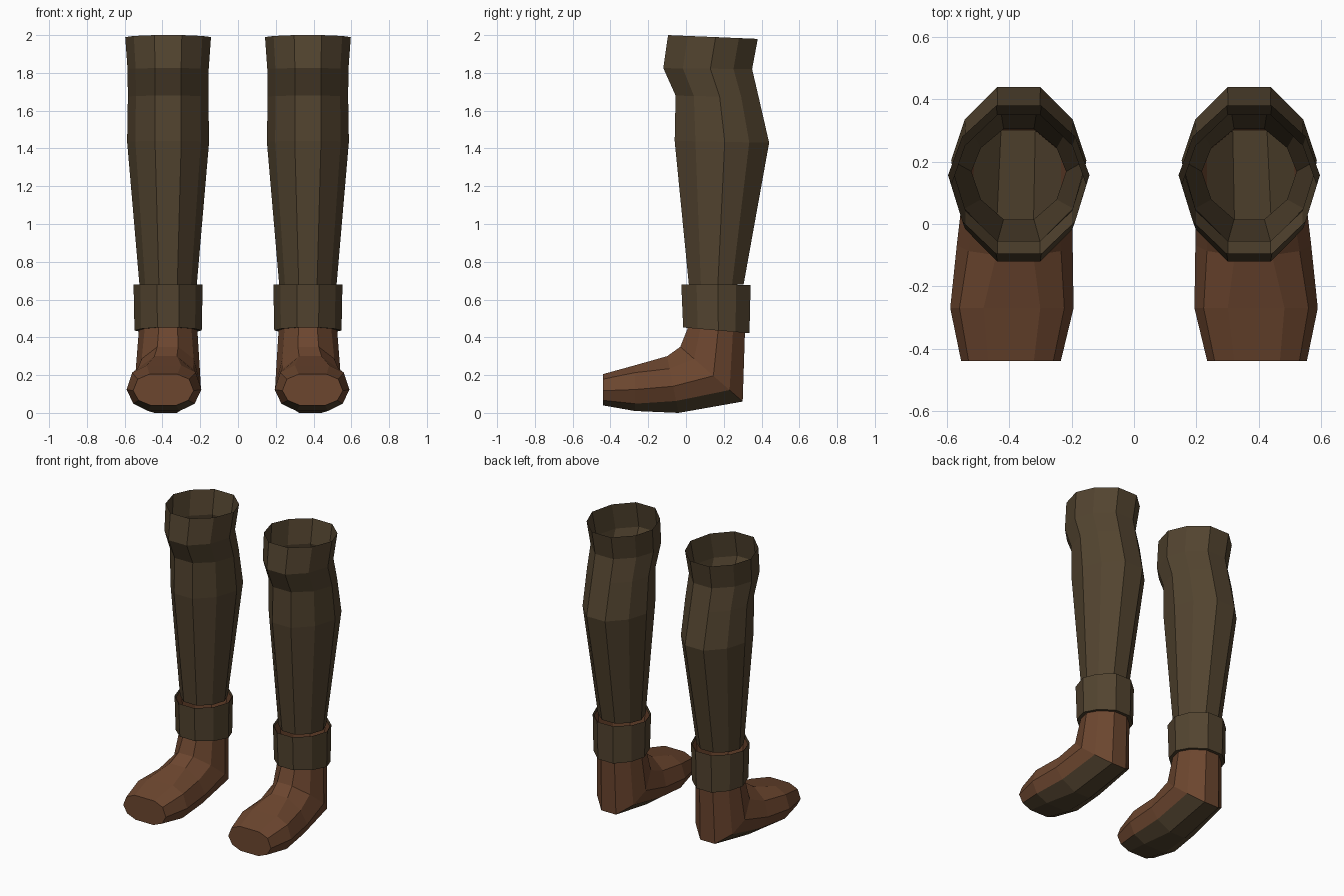
import bpy
import bmesh

if "Cube" in bpy.data.objects:
    bpy.data.objects.remove(bpy.data.objects["Cube"], do_unlink=True)


def make_material(name, rgb):
    mat = bpy.data.materials.new(name)
    mat.use_nodes = True
    mat.diffuse_color = (*rgb, 1)
    mat.node_tree.nodes["Principled BSDF"].inputs["Base Color"].default_value = (*rgb, 1)
    return mat


olive = make_material("dark olive cloth", (0.086, 0.058, 0.029))
brown = make_material("brown leather", (0.15, 0.061, 0.028))

# Half outline of a ten-sided ring: (share of half width, share of front-to-back)
ROUND = [(0.32, 0), (0.8, 0.22), (1, 0.53), (0.8, 0.79), (0.32, 1)]
BOXY = [(0.46, 0), (0.85, 0.16), (1, 0.53), (0.82, 0.84), (0.42, 1)]


def ring_points(front, back, half, cx=0.37, outline=ROUND):
    """Ten points, counterclockwise from the front, between two (y, z) ends."""
    right = [(1, w, t) for w, t in outline]
    left = [(-1, w, t) for w, t in reversed(outline)]
    return [(cx + s * w * half,
             front[0] + (back[0] - front[0]) * t,
             front[1] + (back[1] - front[1]) * t) for s, w, t in right + left]


def tube(name, rings, materials, cap_start=False, strip_rule=None):
    """Skin rings listed from bottom to top, then mirror to the other leg."""
    bm = bmesh.new()
    loops = [[bm.verts.new(p) for p in ring_points(*r)] for r in rings]
    for level, (lo, hi) in enumerate(zip(loops, loops[1:])):
        n = len(lo)
        for i in range(n):
            j = (i + 1) % n
            face = bm.faces.new((lo[i], lo[j], hi[j], hi[i]))
            if strip_rule:
                face.material_index = strip_rule(level, i)
    if cap_start:
        bm.faces.new(loops[0][::-1])
    mesh = bpy.data.meshes.new(name)
    bm.to_mesh(mesh)
    bm.free()
    for mat in materials:
        mesh.materials.append(mat)
    obj = bpy.data.objects.new(name, mesh)
    bpy.context.collection.objects.link(obj)
    obj.modifiers.new("other leg", "MIRROR").use_mirror_merge = False
    return obj


# Open-topped shaft with calf bulge and knee flare
tube("boot_shafts", [
    ((0.015, 0.68), (0.305, 0.68), 0.152),
    ((-0.06, 1.44), (0.44, 1.43), 0.217),
    ((-0.055, 1.68), (0.385, 1.67), 0.213),
    ((-0.12, 1.825), (0.35, 1.82), 0.215),
    ((-0.095, 2.0), (0.38, 1.98), 0.227),
], [olive])

# Ankle cuff, closed inward at its lower edge
tube("ankle_cuffs", [
    ((0.012, 0.452), (0.312, 0.425), 0.155),
    ((-0.015, 0.452), (0.336, 0.422), 0.178),
    ((-0.025, 0.68), (0.342, 0.678), 0.183),
], [olive])


# Foot: a bent tube from toe to ankle, the lower strips form the sole
def sole_rule(level, strip):
    return 1 if level < 3 and strip in (3, 4, 5) else 0


tube("feet", [
    ((-0.44, 0.205), (-0.44, 0.04), 0.16, 0.395, BOXY),
    ((-0.27, 0.252), (-0.27, 0.01), 0.198, 0.392, BOXY),
    ((-0.1, 0.30), (-0.04, 0.0), 0.186, 0.383),
    ((-0.03, 0.35), (0.30, 0.06), 0.172, 0.372),
    ((0.01, 0.45), (0.312, 0.425), 0.155),
    ((-0.015, 0.67), (0.332, 0.668), 0.175),
], [brown, olive], cap_start=True, strip_rule=sole_rule)
